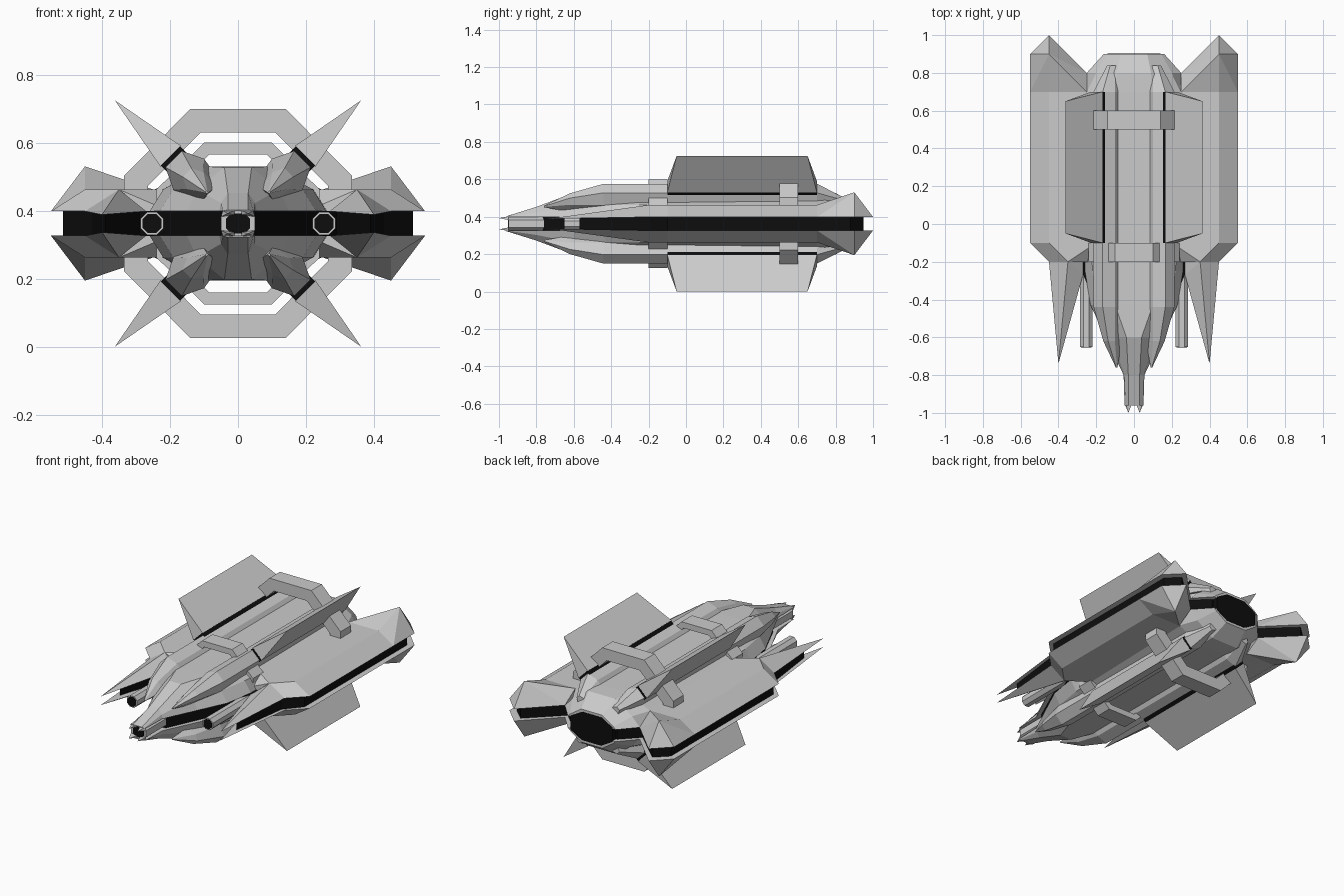
import bpy, bmesh, math

if "Cube" in bpy.data.objects:
    bpy.data.objects.remove(bpy.data.objects["Cube"])

MID = 0.3625          # height of the horizontal symmetry plane
EDGE = 0.036          # half thickness of the dark band between shells
R2 = math.sqrt(0.5)

black = bpy.data.materials.new("black")
black.diffuse_color = (0.004, 0.004, 0.004, 1)
black.use_nodes = True
black.node_tree.nodes["Principled BSDF"].inputs["Base Color"].default_value = black.diffuse_color


def finish(name, bm, mx=True, mz=True, mat=None):
    bmesh.ops.recalc_face_normals(bm, faces=bm.faces)
    me = bpy.data.meshes.new(name)
    bm.to_mesh(me)
    bm.free()
    ob = bpy.data.objects.new(name, me)
    bpy.context.collection.objects.link(ob)
    ob.location.z = MID
    if mx or mz:
        m = ob.modifiers.new("mirror", 'MIRROR')
        m.use_axis = (mx, False, mz)
        m.use_mirror_merge = False
    if mat:
        me.materials.append(mat)
    return ob


def hull(name, pts, **kw):
    bm = bmesh.new()
    for p in pts:
        bm.verts.new(p)
    res = bmesh.ops.convex_hull(bm, input=bm.verts)
    junk = {v for v in res["geom_interior"] + res["geom_unused"] if isinstance(v, bmesh.types.BMVert)}
    bmesh.ops.delete(bm, geom=list(junk), context='VERTS')
    bmesh.ops.dissolve_limit(bm, angle_limit=0.01, verts=bm.verts, edges=bm.edges)
    return finish(name, bm, **kw)


def loft(name, sections, close=False, **kw):
    """Skin rings of points; close joins last ring to the first."""
    bm = bmesh.new()
    rings = [[bm.verts.new(p) for p in s] for s in sections]
    n = len(rings[0])
    pairs = list(zip(rings, rings[1:]))
    if close:
        pairs.append((rings[-1], rings[0]))
    else:
        bm.faces.new(rings[0])
        bm.faces.new(rings[-1])
    for a, b in pairs:
        for i in range(n):
            j = (i + 1) % n
            bm.faces.new((a[i], a[j], b[j], b[i]))
    return finish(name, bm, **kw)


def diag(u, v, y):
    """Point in the 45 degree frame of the pods and fins."""
    return ((u - v) * R2, y, (u + v) * R2)


def octagon(hw, hh, cx, cz, y, x0=0):
    return [(x0 + x, y, z) for x, z in
            ((hw, -cz), (hw, cz), (cx, hh), (-cx, hh), (-hw, cz), (-hw, -cz), (-cx, -hh), (cx, -hh))]


# central hull shell (upper half, mirrored below)
secs = []
for y, (w, m, mh, t, th) in (
        (-0.96, (0.05, 0.045, 0.037, 0.03, 0.04)),
        (-0.80, (0.055, 0.05, 0.06, 0.03, 0.09)),
        (-0.60, (0.15, 0.12, 0.10, 0.04, 0.165)),
        (-0.43, (0.23, 0.19, 0.10, 0.10, 0.168)),
        (-0.25, (0.26, 0.22, 0.10, 0.10, 0.168)),
        (0.70, (0.26, 0.25, 0.098, 0.10, 0.168)),
        (0.80, (0.25, 0.20, 0.09, 0.09, 0.165)),
        (0.90, (0.16, 0.145, 0.05, 0.07, 0.10))):
    half = [(w, EDGE), (m, mh), (t, th)]
    secs.append([(x, y, z) for x, z in half] + [(-x, y, z) for x, z in reversed(half)])
loft("hull_shell", secs, mx=False)

# nose tube, its dark opening, and the small pointed teeth
loft("nose_tube", [octagon(0.05, EDGE, 0.025, 0.02, y) for y in (-0.95, -0.75)], mx=False, mz=False)
loft("nose_opening", [octagon(0.036, 0.03, 0.018, 0.014, y) for y in (-0.953, -0.9)],
     mx=False, mz=False, mat=black)
hull("nose_tooth", [(0.03, -1.0, 0.03), (0.05, -0.95, 0.02), (0.01, -0.95, 0.038),
                    (0.045, -0.95, 0.037), (0.01, -0.95, 0.025)])

# dark core plate showing between the upper and lower shells
plan = [(0, -0.77), (0.05, -0.76), (0.20, -0.43), (0.29, -0.22), (0.39, -0.57), (0.43, -0.2),
        (0.515, -0.1), (0.515, 0.88), (0.44, 0.95), (0.25, 0.77), (0.15, 0.87), (0, 0.87)]
loft("dark_core", [[(x, y, z) for x, y in plan] for z in (-EDGE - 0.001, EDGE + 0.001)],
     mz=False, mat=black)

# dark engine opening at the rear
loft("engine_opening", [octagon(0.14, 0.085, 0.065, EDGE + 0.006, y) for y in (0.8, 0.903)],
     mx=False, mz=False, mat=black)

# side wing shells
P = 0.1
hull("wing_shell", [(0.20, -0.1, P), (0.25, -0.1, P), (0.35, -0.2, P), (0.45, -0.1, P), (0.45, 0.7, P),
                    (0.20, 0.7, P), (0.20, -0.2, EDGE), (0.45, -0.2, EDGE), (0.55, -0.1, EDGE),
                    (0.55, 0.7, EDGE), (0.20, 0.7, EDGE)])
hull("wing_tail", [(0.25, 0.7, P), (0.45, 0.7, P), (0.45, 0.9, 0.168), (0.25, 0.7, EDGE),
                   (0.25, 0.8, EDGE), (0.45, 1.0, EDGE), (0.55, 0.9, EDGE), (0.55, 0.7, EDGE)])
hull("wing_spike", [(0.40, -0.74, 0.026), (0.45, -0.2, EDGE), (0.35, -0.2, P), (0.27, -0.2, EDGE),
                    (0.27, -0.27, EDGE), (0.41, -0.2, 0.06)])

# guns beside the nose
GUN_X = 0.253
loft("gun_barrel", [octagon(0.034, 0.034, 0.014, 0.014, y, GUN_X) for y in (-0.65, -0.1)], mz=False)
loft("gun_muzzle", [octagon(0.028, 0.028, 0.012, 0.012, y, GUN_X) for y in (-0.653, -0.6)],
     mz=False, mat=black)

# diagonal pods
secs = []
for y, uo, vo, um, vm, ui, vi in (
        (-0.76, 0.134, 0.002, 0.130, 0.003, 0.126, 0.002),
        (-0.62, 0.212, 0.018, 0.178, 0.035, 0.12, 0.03),
        (-0.44, 0.268, 0.034, 0.205, 0.064, 0.12, 0.05),
        (0.70, 0.268, 0.034, 0.205, 0.064, 0.12, 0.05),
        (0.84, 0.19, 0.012, 0.165, 0.025, 0.11, 0.02)):
    half = [(uo, vo), (um, vm), (ui, vi)]
    secs.append([diag(u, v, y) for u, v in half] + [diag(u, -v, y) for u, v in reversed(half)])
loft("pod", secs)

# dark seam and fin on each pod
hull("fin_seam", [diag(u, v, y) for u in (0.25, 0.281) for v in (-0.04, 0.04) for y in (-0.1, 0.7)],
     mat=black)
hull("fin", [diag(0.279, v, y) for v in (-0.043, 0.043) for y in (-0.1, 0.7)] +
     [diag(0.5126, 0, y) for y in (-0.05, 0.65)])


# octagonal frames around the body
def frame(name, outer, inner, y0, y1):
    loft(name, [octagon(*outer, y0), octagon(*outer, y1), octagon(*inner, y1), octagon(*inner, y0)],
         close=True, mx=False, mz=False)


frame("front_frame", (0.24, 0.2375, 0.10, 0.10), (0.205, 0.2025, 0.085, 0.085), -0.2, -0.1)
frame("rear_frame", (0.335, 0.337, 0.14, 0.14), (0.265, 0.267, 0.11, 0.11), 0.5, 0.6)
